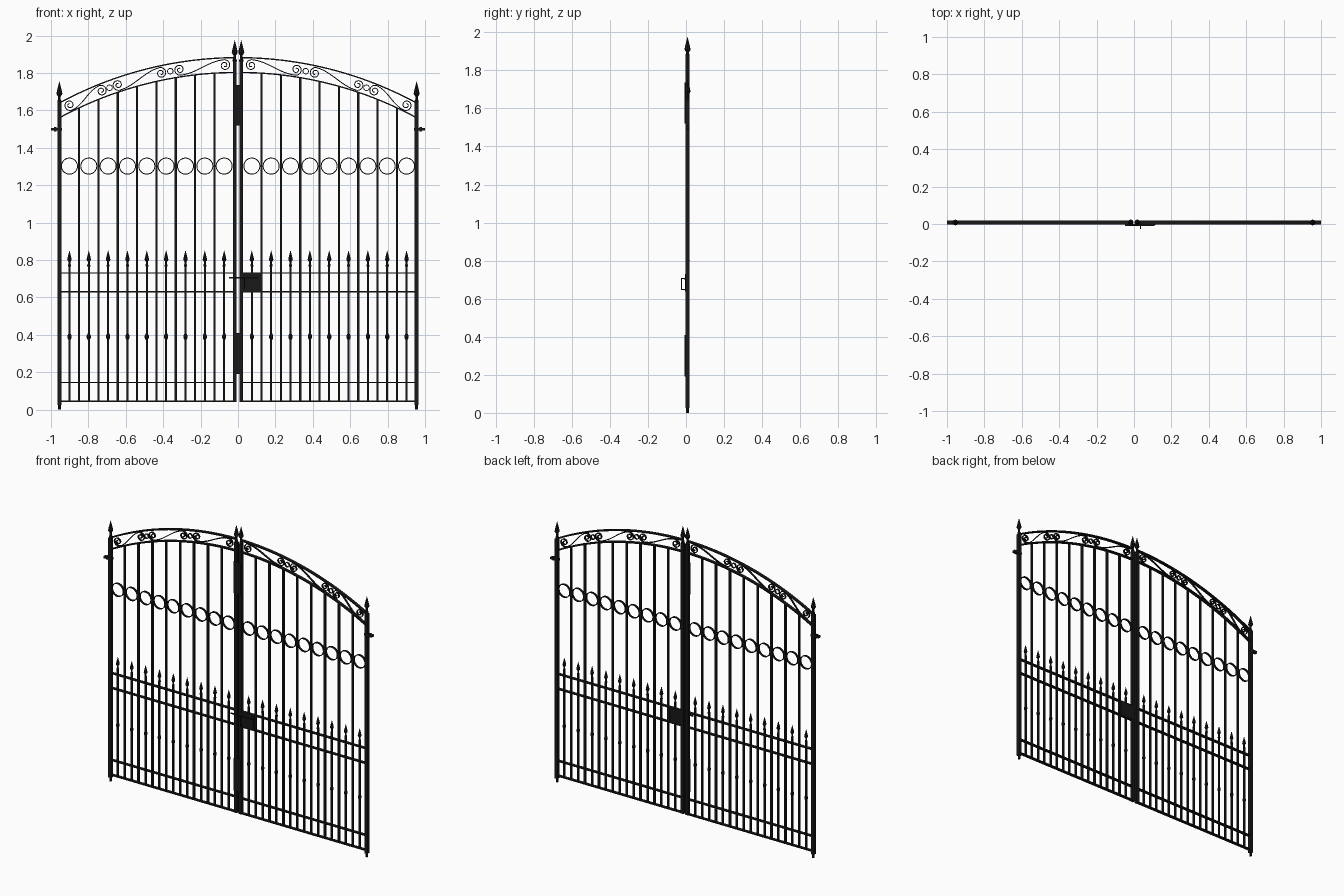
import bpy, bmesh, math
from mathutils import Matrix, Vector

cube = bpy.data.objects.get("Cube")
if cube:
    bpy.data.objects.remove(cube)

iron = bpy.data.materials.new("black_iron")
iron.use_nodes = True
iron.diffuse_color = (0.009, 0.009, 0.009, 1)
iron.node_tree.nodes["Principled BSDF"].inputs["Base Color"].default_value = iron.diffuse_color

Y = 0.008          # depth of the gate's middle plane
PITCH = 0.1034     # spacing of the bars
RAIL_DEPTH = 0.022
BOTTOM = 0.045


def finish(bm, name, smooth=False):
    bmesh.ops.recalc_face_normals(bm, faces=bm.faces)
    mesh = bpy.data.meshes.new(name)
    bm.to_mesh(mesh)
    bm.free()
    mesh.materials.append(iron)
    obj = bpy.data.objects.new(name, mesh)
    bpy.context.collection.objects.link(obj)
    if smooth:
        bpy.ops.object.select_all(action='DESELECT')
        obj.select_set(True)
        bpy.context.view_layer.objects.active = obj
        bpy.ops.object.shade_smooth_by_angle(angle=math.radians(35))
    return obj


def box(bm, x0, x1, y0, y1, z0, z1):
    mat = Matrix.Translation(((x0 + x1) / 2, (y0 + y1) / 2, (z0 + z1) / 2))
    mat = mat @ Matrix.Diagonal((abs(x1 - x0), y1 - y0, z1 - z0, 1))
    bmesh.ops.create_cube(bm, size=1, matrix=mat)


def bar(bm, x, w, z0, z1):
    box(bm, x - w / 2, x + w / 2, Y - w / 2, Y + w / 2, z0, z1)


def lathe(bm, x, z, profile, scale=1.0, sides=8):
    """Turned shape from (radius, height) pairs, standing at x, z."""
    rings = []
    for r, h in profile:
        rings.append([bm.verts.new((x + scale * r * math.cos(math.tau * i / sides),
                                    Y + scale * r * math.sin(math.tau * i / sides),
                                    z + scale * h)) for i in range(sides)])
    for a, b in zip(rings, rings[1:]):
        for i in range(sides):
            j = (i + 1) % sides
            bm.faces.new((a[i], a[j], b[j], b[i]))
    bm.faces.new(rings[0])
    bm.faces.new(rings[-1])


def band(bm, pts, thick, depth, closed=False):
    """Flat iron strip on edge, following a path of (x, z) points."""
    n = len(pts)
    rows = []
    for i, p in enumerate(pts):
        a = pts[(i - 1) % n] if closed else pts[max(i - 1, 0)]
        b = pts[(i + 1) % n] if closed else pts[min(i + 1, n - 1)]
        t = (Vector(b) - Vector(a)).normalized()
        nx, nz = -t.y * thick / 2, t.x * thick / 2
        rows.append([bm.verts.new((p[0] + s * nx, Y + d * depth / 2, p[1] + s * nz))
                     for s, d in ((1, 1), (1, -1), (-1, -1), (-1, 1))])
    for i in range(n if closed else n - 1):
        a, b = rows[i], rows[(i + 1) % n]
        for k in range(4):
            m = (k + 1) % 4
            bm.faces.new((a[k], a[m], b[m], b[k]))
    if not closed:
        bm.faces.new(rows[0])
        bm.faces.new(rows[-1])


def arch(x, crown, radius=2.0):
    return crown - radius + math.sqrt(radius * radius - x * x)


def circle(x, z, r, n=32):
    return [(x + r * math.cos(math.tau * i / n), z + r * math.sin(math.tau * i / n))
            for i in range(n)]


def s_scroll(a, b, r=0.03):
    """S-shaped path: a spiral at a, a sweeping stem, a spiral at b."""
    a, b = Vector(a), Vector(b)
    mid, half = (a + b) / 2, (b - a).length / 2
    u = (b - a).normalized()
    v = Vector((-u.y, u.x))
    if v.y < 0:
        v = -v
    path = []
    for i in range(41):
        f = i / 40
        ang = math.pi / 2 + (1 - f) * math.pi * 3.2
        rad = r * (0.2 + 0.8 * f)
        path.append((-half + rad * math.cos(ang), rad * math.sin(ang)))
    for i in range(1, 8):
        f = i / 8
        path.append((-half * (1 - f), r * math.cos(f * math.pi / 2)))
    path += [(0, 0)] + [(-p, -q) for p, q in reversed(path)]
    return [tuple(mid + u * p + v * q) for p, q in path]


SPEAR = [(0.011, 0), (0.011, 0.01), (0.007, 0.018), (0.007, 0.034),
         (0.016, 0.048), (0.013, 0.065), (0.0005, 0.115)]
KNOB = [(0.005, -0.018), (0.011, -0.006), (0.011, 0.006), (0.005, 0.018)]
UPPER, LOWER = 1.882, 1.803

for side, s in (("left", 1), ("right", -1)):
    # Outer and meeting posts with spear tips and ground pin
    bm = bmesh.new()
    bar(bm, s * 0.955, 0.021, 0.025, 1.64)
    lathe(bm, s * 0.955, 0, [(0.008, 0), (0.008, 0.03)])
    bar(bm, s * 0.0175, 0.021, 0.04, 1.86)
    finish(bm, side + "_posts")
    bm = bmesh.new()
    lathe(bm, s * 0.955, 1.64, SPEAR)
    lathe(bm, s * 0.0175, 1.86, SPEAR)
    finish(bm, side + "_post_spears", True)

    # Hinge arm on the outer post
    bm = bmesh.new()
    box(bm, s * 0.94, s * 1.0, Y - 0.01, Y + 0.01, 1.492, 1.507)
    bar(bm, s * 0.978, 0.014, 1.488, 1.511)
    finish(bm, side + "_hinge")

    # Flat horizontal rails
    bm = bmesh.new()
    for z in (BOTTOM, 0.145, 0.63, 0.73):
        box(bm, s * 0.02, s * 0.95, Y - RAIL_DEPTH / 2, Y + RAIL_DEPTH / 2, z - 0.003, z + 0.003)
    finish(bm, side + "_rails")

    # Double arch
    bm = bmesh.new()
    for crown in (UPPER, LOWER):
        xs = [0.018 + 0.935 * i / 32 for i in range(33)]
        band(bm, [(s * x, arch(x, crown)) for x in xs], 0.007, RAIL_DEPTH)
    finish(bm, side + "_arches", True)

    # Tall bars up to the arch
    bm = bmesh.new()
    for i in range(8):
        x = 0.126 + PITCH * i
        bar(bm, s * x, 0.012, BOTTOM, arch(x, LOWER))
    finish(bm, side + "_tall_bars")

    # Short bars with knobs and spear tips, rings above
    bars, tips, rings = bmesh.new(), bmesh.new(), bmesh.new()
    for i in range(9):
        x = s * (0.074 + PITCH * i)
        bar(bars, x, 0.011, BOTTOM, 0.765)
        lathe(tips, x, 0.765, SPEAR, 0.75)
        lathe(tips, x, 0.39, KNOB)
        band(rings, circle(x, 1.302, 0.043), 0.005, 0.014, True)
    finish(bars, side + "_short_bars")
    finish(tips, side + "_short_bar_spears", True)
    finish(rings, side + "_rings", True)

    # Scrolls and small rings between the arches
    bm = bmesh.new()
    mid = (UPPER + LOWER) / 2
    for x0, x1 in ((0.071, 0.312), (0.412, 0.642), (0.73, 0.9)):
        band(bm, s_scroll((s * x0, arch(x0, mid)), (s * x1, arch(x1, mid))), 0.005, 0.012)
    for x in (0.362, 0.687):
        band(bm, circle(s * x, arch(x, mid), 0.015, 20), 0.004, 0.012, True)
    finish(bm, side + "_scrolls", True)

# Cover plates where the two leaves meet
bm = bmesh.new()
for z0, z1 in ((0.19, 0.41), (1.52, 1.735)):
    box(bm, -0.027, 0.024, Y - 0.016, Y - 0.009, z0, z1)
finish(bm, "meeting_plates")

# Lock box with raised edges
bm = bmesh.new()
box(bm, 0.02, 0.122, Y - 0.01, Y + 0.01, 0.633, 0.733)
for x in (0.036, 0.112):
    box(bm, x - 0.004, x + 0.004, Y - 0.013, Y + 0.011, 0.637, 0.729)
finish(bm, "lock_box")

# Sliding bolt with a drop handle
bm = bmesh.new()
box(bm, -0.048, 0.11, Y - 0.019, Y - 0.012, 0.702, 0.709)
box(bm, 0.032, 0.038, -0.026, Y - 0.012, 0.703, 0.708)
box(bm, 0.032, 0.038, -0.026, -0.021, 0.648, 0.708)
box(bm, 0.032, 0.038, -0.026, Y - 0.009, 0.646, 0.651)
finish(bm, "bolt_and_handle")
